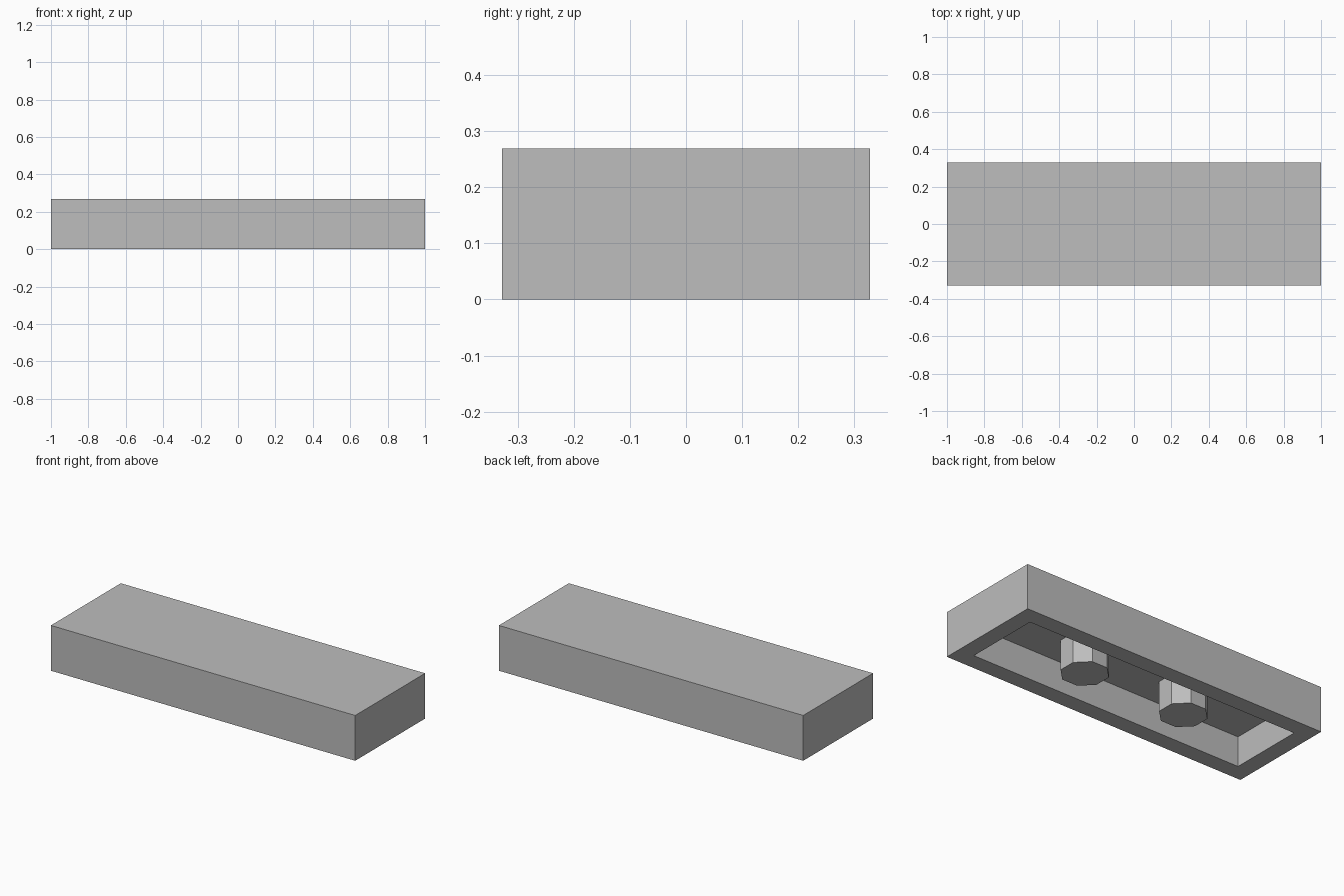
import bpy
import bmesh
import math
from mathutils import Matrix

LENGTH, WIDTH, HEIGHT = 2.0, 0.656, 0.269
WALL, CAVITY = 0.1, 0.178
PIN_RADIUS, PIN_X = 0.132, 0.336

default = bpy.data.objects.get("Cube")
if default:
    bpy.data.objects.remove(default, do_unlink=True)

grey = bpy.data.materials.new("plain grey")
grey.use_nodes = True
grey.diffuse_color = (0.51, 0.51, 0.51, 1)
grey.node_tree.nodes["Principled BSDF"].inputs["Base Color"].default_value = grey.diffuse_color


def add_object(name, bm):
    bmesh.ops.recalc_face_normals(bm, faces=bm.faces)
    mesh = bpy.data.meshes.new(name)
    bm.to_mesh(mesh)
    bm.free()
    mesh.materials.append(grey)
    obj = bpy.data.objects.new(name, mesh)
    bpy.context.collection.objects.link(obj)
    return obj


# Tile shell: a block whose underside is inset to a rim and pushed up
bm = bmesh.new()
size = Matrix.Diagonal((LENGTH, WIDTH, HEIGHT, 1))
bmesh.ops.create_cube(bm, size=1, matrix=Matrix.Translation((0, 0, HEIGHT / 2)) @ size)
bm.normal_update()
underside = min(bm.faces, key=lambda f: f.calc_center_median().z)
bmesh.ops.inset_region(bm, faces=[underside], thickness=WALL, use_even_offset=True)
ceiling = bmesh.ops.extrude_discrete_faces(bm, faces=[underside])["faces"][0]
bmesh.ops.translate(bm, verts=ceiling.verts, vec=(0, 0, CAVITY))
add_object("tile_shell", bm)

# Octagonal pins hanging from the cavity ceiling
for side, name in ((1, "left_pin"), (-1, "right_pin")):
    bm = bmesh.new()
    depth = CAVITY + 0.01
    place = Matrix.Translation((side * PIN_X, 0, depth / 2)) @ Matrix.Rotation(math.pi / 8, 4, "Z")
    bmesh.ops.create_cone(bm, cap_ends=True, segments=8, radius1=PIN_RADIUS,
                          radius2=PIN_RADIUS, depth=depth, matrix=place)
    add_object(name, bm)
